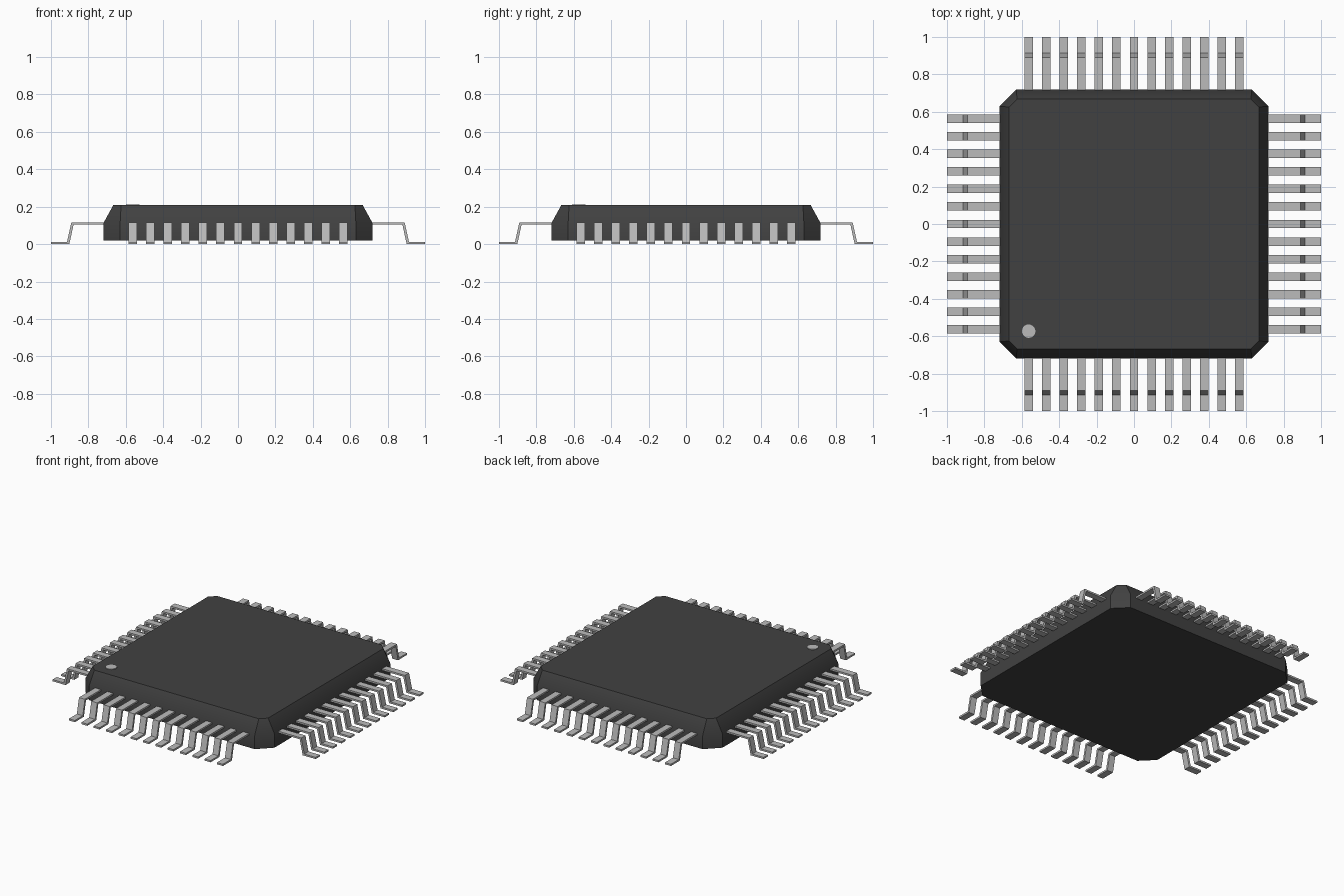
import bpy
import bmesh
import math
from mathutils import Matrix

cube = bpy.data.objects.get("Cube")
if cube:
    bpy.data.objects.remove(cube, do_unlink=True)

PIN_COUNT = 13
PITCH = 0.0938
PIN_WIDTH = 0.045


def make_material(name, grey):
    mat = bpy.data.materials.new(name)
    mat.use_nodes = True
    colour = (grey, grey, grey, 1.0)
    mat.diffuse_color = colour
    mat.node_tree.nodes["Principled BSDF"].inputs["Base Color"].default_value = colour
    return mat


def add_object(name, bm, mat):
    bmesh.ops.recalc_face_normals(bm, faces=bm.faces)
    mesh = bpy.data.meshes.new(name)
    bm.to_mesh(mesh)
    bm.free()
    mesh.materials.append(mat)
    obj = bpy.data.objects.new(name, mesh)
    bpy.context.collection.objects.link(obj)
    return obj


def octagon(half, flat):
    """Square outline with cut corners: half size and half length of a side."""
    return [(half, -flat), (half, flat), (flat, half), (-flat, half),
            (-half, flat), (-half, -flat), (-flat, -half), (flat, -half)]


charcoal = make_material("charcoal plastic", 0.053)
metal = make_material("grey metal", 0.5)

# Package body: stacked octagons, straight below and tapered above
bm = bmesh.new()
rings = []
for half, flat, z in [(0.718, 0.63, 0.02), (0.718, 0.63, 0.115), (0.667, 0.625, 0.208)]:
    rings.append([bm.verts.new((x, y, z)) for x, y in octagon(half, flat)])
for low, high in zip(rings, rings[1:]):
    for i in range(8):
        j = (i + 1) % 8
        bm.faces.new((low[i], low[j], high[j], high[i]))
bm.faces.new(rings[0])
bm.faces.new(rings[-1])
body = add_object("package_body", bm, charcoal)
bpy.context.view_layer.objects.active = body
body.select_set(True)
bpy.ops.object.shade_smooth_by_angle(angle=math.radians(35))
body.select_set(False)

# Orientation dot on the front right corner of the top
bm = bmesh.new()
bmesh.ops.create_cone(bm, cap_ends=True, segments=20, radius1=0.036, radius2=0.036,
                      depth=0.009, matrix=Matrix.Translation((-0.563, -0.573, 0.2085)))
add_object("orientation_dot", bm, metal)

# Gull-wing pin profile as (distance from centre, height)
PROFILE = [(0.70, 0.116), (0.891, 0.116), (0.914, 0.012), (1.0, 0.012),
           (1.0, 0.0), (0.902, 0.0), (0.879, 0.104), (0.70, 0.104)]


def pin_row(name, angle):
    """Row of pins extruded from the profile, turned to one side of the body."""
    bm = bmesh.new()
    for i in range(PIN_COUNT):
        x = (i - (PIN_COUNT - 1) / 2) * PITCH
        a, b = ([bm.verts.new((x + s * PIN_WIDTH / 2, -d, z)) for d, z in PROFILE]
                for s in (-1, 1))
        n = len(PROFILE)
        for k in range(n):
            m = (k + 1) % n
            bm.faces.new((a[k], a[m], b[m], b[k]))
        # Side walls as three quads following the bends
        for side in (a, b):
            for k in range(3):
                bm.faces.new((side[k], side[k + 1], side[n - 2 - k], side[n - 1 - k]))
    bm.transform(Matrix.Rotation(math.radians(angle), 4, 'Z'))
    return add_object(name, bm, metal)


for side, angle in [("front", 0), ("left", 90), ("back", 180), ("right", 270)]:
    pin_row(side + "_pins", angle)
